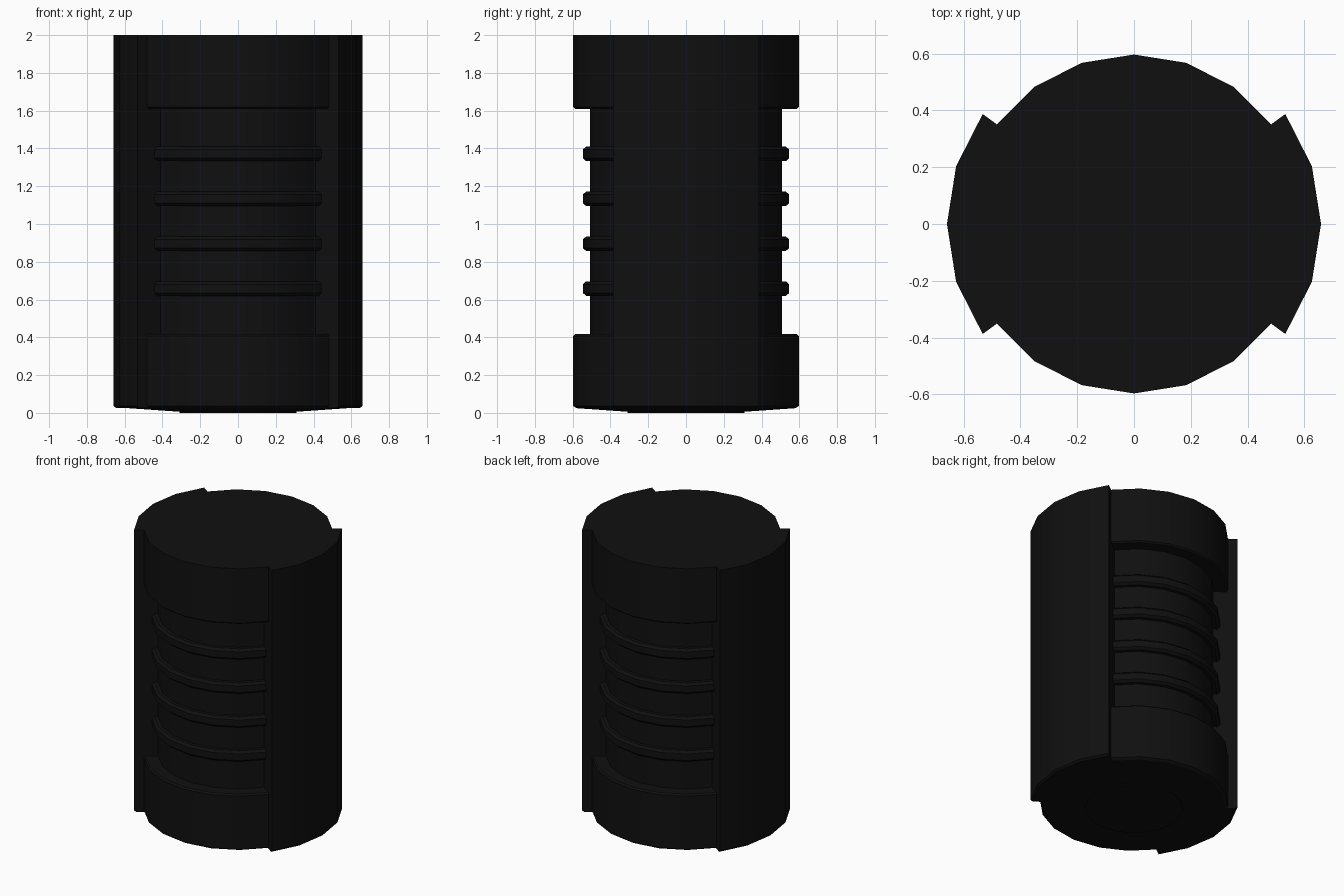
import bpy, bmesh
from math import sin, cos, radians

if "Cube" in bpy.data.objects:
    bpy.data.objects.remove(bpy.data.objects["Cube"])

STEP = radians(18)  # 20-sided body

# Profiles as (radius, z): shared base, ribbed front/back, plain raised sides
base = [(0, 0), (0.31, 0), (0.31, 0.006), (0.58, 0.025)]
ribbed = [(0.597, 0.037), (0.597, 0.408), (0.587, 0.418), (0.507, 0.418)]
for i in range(4):
    z = 0.62 + i * 0.238
    ribbed += [(0.507, z), (0.53, z), (0.546, z + 0.015),
               (0.546, z + 0.06), (0.53, z + 0.075), (0.507, z + 0.075)]
ribbed += [(0.507, 1.61), (0.587, 1.61), (0.597, 1.62), (0.597, 2)]
plain = [(0.645, 0.026), (0.659, 0.037), (0.659, 2), (0.597, 2)]

bm = bmesh.new()


def points(profile, k):
    return [bm.verts.new((r * cos(k * STEP), r * sin(k * STEP), z)) for r, z in profile]


def sector(profile, first, last):
    """Revolve a profile from the axis through a range of steps."""
    full = base + profile + [(0, 2)]
    cols = [points(full, k) for k in range(first, last + 1)]
    for a, b in zip(cols, cols[1:]):
        for i in range(len(full) - 1):
            quad = [a[i], b[i], b[i + 1], a[i + 1]]
            if full[i][0] == 0:
                quad.pop(0)
            elif full[i + 1][0] == 0:
                quad.pop()
            bm.faces.new(quad)


# Raised side shells and ribbed front/back grips
for start in (-2, 8):
    sector(plain, start, start + 4)
    sector(ribbed, start + 4, start + 10)

# Flat walls where the raised sides meet the grips
for k in (-2, 2, 8, 12):
    bm.faces.new(points([base[-1]] + ribbed + plain[-2::-1], k))

bmesh.ops.remove_doubles(bm, verts=bm.verts, dist=0.0005)
bmesh.ops.recalc_face_normals(bm, faces=bm.faces)

mesh = bpy.data.meshes.new("ribbed_grip")
bm.to_mesh(mesh)
bm.free()
grip = bpy.data.objects.new("ribbed_grip", mesh)
bpy.context.collection.objects.link(grip)

# Near-black finish
black = bpy.data.materials.new("black")
black.diffuse_color = (0.005, 0.005, 0.005, 1)
black.use_nodes = True
black.node_tree.nodes["Principled BSDF"].inputs["Base Color"].default_value = black.diffuse_color
mesh.materials.append(black)

bpy.context.view_layer.objects.active = grip
grip.select_set(True)
bpy.ops.object.shade_smooth_by_angle(angle=radians(30))
